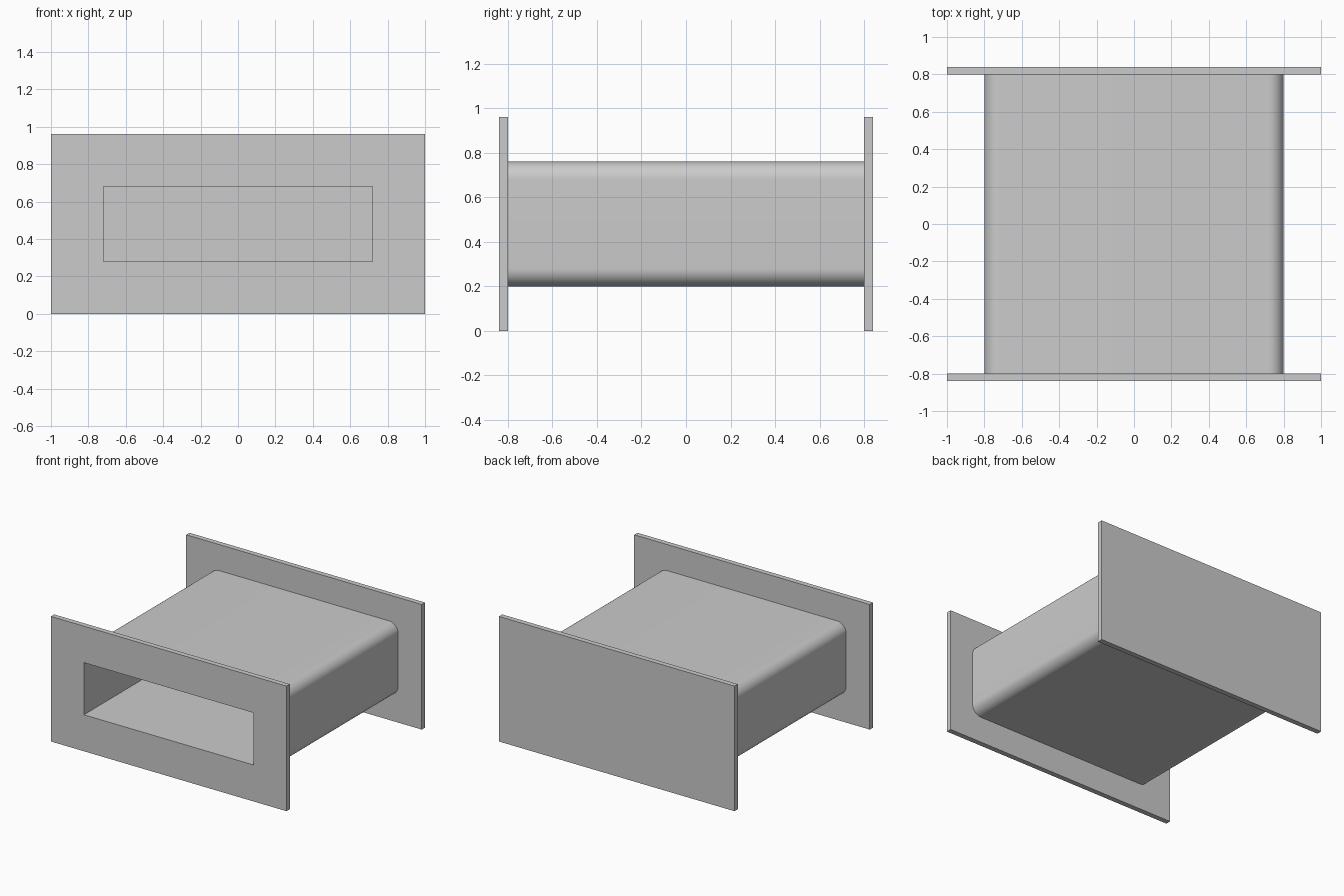
import bpy, bmesh
from math import radians

if "Cube" in bpy.data.objects:
    bpy.data.objects.remove(bpy.data.objects["Cube"], do_unlink=True)

# Main dimensions
MID_Z = 0.48
BODY_LENGTH = 1.6
FLANGE = (2.0, 0.04, 0.96)
FLANGE_Y = 0.82
CORNER = 0.08

grey = bpy.data.materials.new("plain grey")
grey.use_nodes = True
colour = (0.6, 0.6, 0.6, 1)
grey.diffuse_color = colour
grey.node_tree.nodes["Principled BSDF"].inputs["Base Color"].default_value = colour


def box(name, size, y=0, radius=0):
    """Box centred at mid height; radius rounds the edges that run along y."""
    bm = bmesh.new()
    bmesh.ops.create_cube(bm, size=1)
    bmesh.ops.scale(bm, vec=size, verts=bm.verts)
    if radius:
        long_edges = [e for e in bm.edges
                      if abs(e.verts[0].co.y - e.verts[1].co.y) > 0.01]
        bmesh.ops.bevel(bm, geom=long_edges, offset=radius, segments=12,
                        profile=0.5, affect='EDGES')
    mesh = bpy.data.meshes.new(name)
    bm.to_mesh(mesh)
    bm.free()
    mesh.materials.append(grey)
    ob = bpy.data.objects.new(name, mesh)
    ob.location = (0, y, MID_Z)
    bpy.context.collection.objects.link(ob)
    return ob


def activate(ob):
    bpy.ops.object.select_all(action='DESELECT')
    ob.select_set(True)
    bpy.context.view_layer.objects.active = ob


# Rounded duct between two flat end plates
duct = box("duct_body", (1.6, BODY_LENGTH, 0.56), radius=CORNER)
front = box("front_flange", FLANGE, -FLANGE_Y)
back = box("back_flange", FLANGE, FLANGE_Y)

# Rectangular passage through the front plate and duct; the back plate closes it
cutter = box("passage_cutter", (1.44, 2, 0.4))
cutter.hide_render = True
for ob in (duct, front):
    cut = ob.modifiers.new("passage", 'BOOLEAN')
    cut.operation = 'DIFFERENCE'
    cut.solver = 'EXACT'
    cut.object = cutter
    activate(ob)
    bpy.ops.object.modifier_apply(modifier=cut.name)
bpy.data.objects.remove(cutter, do_unlink=True)

# Smooth the rounded corners only
activate(duct)
bpy.ops.object.shade_smooth_by_angle(angle=radians(30))
